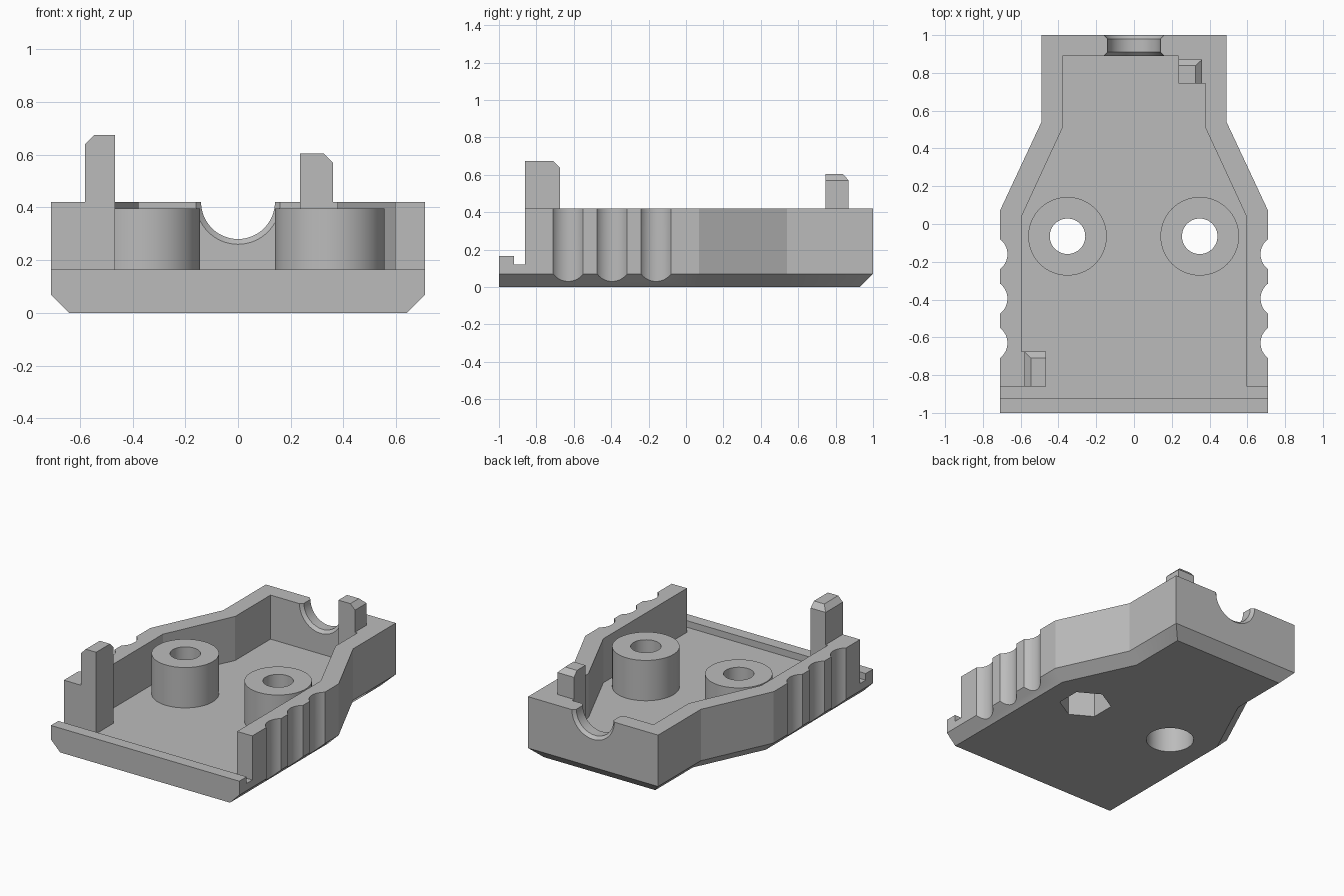
import bpy
import bmesh
from math import pi, cos, sin

if "Cube" in bpy.data.objects:
    bpy.data.objects.remove(bpy.data.objects["Cube"], do_unlink=True)

grey = bpy.data.materials.new("plain grey")
grey.use_nodes = True
grey.diffuse_color = (0.5, 0.5, 0.5, 1)
grey.node_tree.nodes["Principled BSDF"].inputs["Base Color"].default_value = (0.5, 0.5, 0.5, 1)


def stack(name, rings):
    """Closed solid through rings of equal point count, given as 3D points."""
    bm = bmesh.new()
    loops = [[bm.verts.new(p) for p in ring] for ring in rings]
    n = len(loops[0])
    for a, b in zip(loops, loops[1:]):
        for i in range(n):
            j = (i + 1) % n
            bm.faces.new((a[i], a[j], b[j], b[i]))
    bm.faces.new(loops[0][::-1])
    bm.faces.new(loops[-1])
    bmesh.ops.recalc_face_normals(bm, faces=bm.faces)
    mesh = bpy.data.meshes.new(name)
    bm.to_mesh(mesh)
    bm.free()
    mesh.materials.append(grey)
    obj = bpy.data.objects.new(name, mesh)
    bpy.context.collection.objects.link(obj)
    return obj


def level(outline, z):
    return [(x, y, z) for x, y in outline]


def rect(x0, x1, y0, y1):
    return [(x0, y0), (x1, y0), (x1, y1), (x0, y1)]


def mirrored(half):
    return half + [(-x, y) for x, y in reversed(half)]


def circle(x, y, r, n=64, turn=0.0):
    return [(x + r * cos(turn + 2 * pi * i / n), y + r * sin(turn + 2 * pi * i / n))
            for i in range(n)]


def prism(name, outline, z0, z1):
    return stack(name, [level(outline, z0), level(outline, z1)])


def combine(target, tool, operation="DIFFERENCE"):
    """Apply one boolean and discard its tool."""
    mod = target.modifiers.new(tool.name, "BOOLEAN")
    mod.operation = operation
    mod.solver = "EXACT"
    mod.object = tool
    tool.hide_render = True
    graph = bpy.context.evaluated_depsgraph_get()
    result = bpy.data.meshes.new_from_object(target.evaluated_get(graph))
    target.modifiers.clear()
    target.data = result
    bpy.data.objects.remove(tool, do_unlink=True)


# Tapered body with a chamfered underside
outer = mirrored([(0.71, -1), (0.71, 0.07), (0.49, 0.54), (0.49, 1)])
base = mirrored([(0.64, -1), (0.64, 0.055), (0.42, 0.525), (0.42, 0.93)])
body = stack("housing_half", [level(base, 0), level(outer, 0.07), level(outer, 0.42)])

# Open cavity, its cross groove and the low front lip
inner = mirrored([(1, -0.92), (1, -0.86), (0.595, -0.86), (0.595, 0.04),
                  (0.378, 0.51), (0.378, 0.89)])
combine(body, prism("cavity_cutter", inner, 0.12, 0.8))
combine(body, prism("lip_cutter", rect(-1, 1, -1.2, -0.89), 0.165, 0.8))

# Finger grip scallops on both sides
for side in (-1, 1):
    for y in (-0.63, -0.395, -0.16):
        combine(body, prism("grip_cutter", circle(side * 0.77, y, 0.1), -0.1, 0.8))

# Cable notch with bevelled rims
profile = [(0.85, 0.2), (0.888, 0.162), (0.91, 0.14), (0.98, 0.14), (1.0, 0.16), (1.04, 0.2)]
combine(body, stack("notch_cutter",
                    [[(x, y, z) for x, z in circle(0, 0.42, r)] for y, r in profile]))

# Screw bosses, through holes, and the nut and screw head recesses
for x, sides, radius in ((-0.352, 64, 0.15), (0.348, 6, 0.165)):
    combine(body, prism("boss", circle(x, -0.065, 0.208), 0.08, 0.395), "UNION")
    combine(body, prism("hole_cutter", circle(x, -0.065, 0.094), -0.1, 0.8))
    combine(body, prism("recess_cutter", circle(x, -0.065, radius, sides, pi / 2), -0.1, 0.2))


# Alignment posts: wide foot against the wall, narrower chamfered pin above
def post(name, foot, pin, tip, shoulder, top):
    return stack(name, [level(foot, 0.1), level(foot, 0.42), level(pin, 0.42),
                        level(pin, shoulder), level(tip, top)])


front_post = post("front_post", rect(-0.6, -0.467, -0.86, -0.675),
                  rect(-0.58, -0.467, -0.86, -0.675),
                  rect(-0.545, -0.467, -0.86, -0.71), 0.64, 0.675)
back_post = post("back_post", rect(0.235, 0.385, 0.745, 0.895),
                 rect(0.235, 0.36, 0.745, 0.87),
                 rect(0.235, 0.325, 0.745, 0.838), 0.57, 0.605)

# Smooth round surfaces while keeping the edges crisp
bpy.ops.object.select_all(action="DESELECT")
for obj in (body, front_post, back_post):
    obj.select_set(True)
bpy.context.view_layer.objects.active = body
bpy.ops.object.shade_smooth_by_angle(angle=pi / 9)
